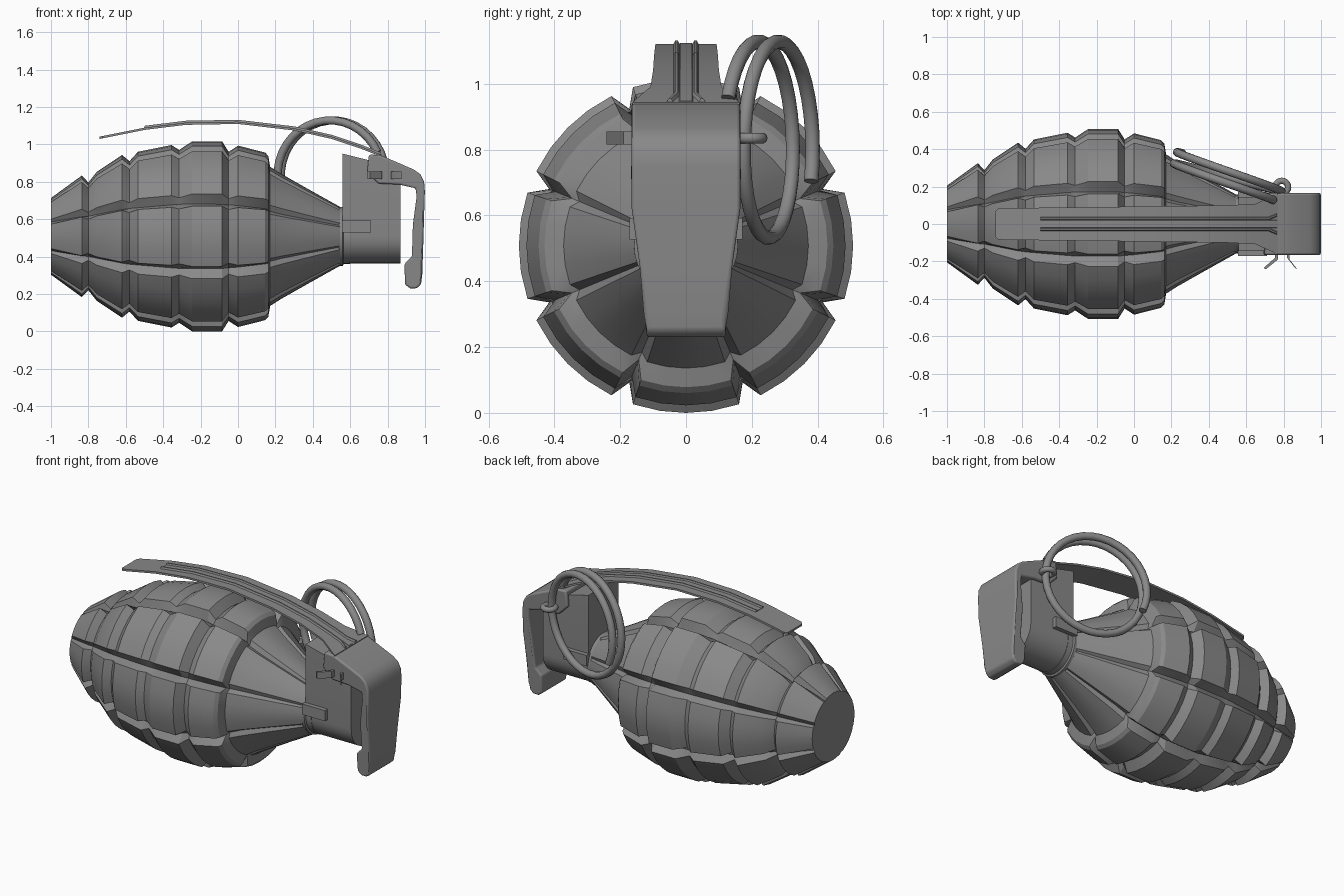
import bpy, bmesh, math
from mathutils import Vector

if "Cube" in bpy.data.objects:
    bpy.data.objects.remove(bpy.data.objects["Cube"])

metal = bpy.data.materials.new("dull_grey_metal")
metal.use_nodes = True
GREY = (0.25, 0.25, 0.25, 1)
metal.diffuse_color = GREY
metal.node_tree.nodes["Principled BSDF"].inputs["Base Color"].default_value = GREY
AXIS = 0.508  # height of the body axis


def finish(name, bm, angle=35, bevel=0):
    bmesh.ops.recalc_face_normals(bm, faces=bm.faces)
    mesh = bpy.data.meshes.new(name)
    bm.to_mesh(mesh)
    bm.free()
    obj = bpy.data.objects.new(name, mesh)
    bpy.context.collection.objects.link(obj)
    mesh.materials.append(metal)
    if bevel:
        mod = obj.modifiers.new("soft_edges", "BEVEL")
        mod.width, mod.segments = bevel, 3
        mod.limit_method, mod.angle_limit = "ANGLE", math.radians(40)
    bpy.ops.object.select_all(action="DESELECT")
    bpy.context.view_layer.objects.active = obj
    obj.select_set(True)
    bpy.ops.object.shade_smooth_by_angle(angle=math.radians(angle))
    return obj


def loft(name, rings, **options):
    """Skin closed rings of equal length and cap both ends."""
    bm = bmesh.new()
    loops = [[bm.verts.new(p) for p in ring] for ring in rings]
    for a, b in zip(loops, loops[1:]):
        for i in range(len(a)):
            j = (i + 1) % len(a)
            bm.faces.new((a[i], a[j], b[j], b[i]))
    bm.faces.new(loops[0])
    bm.faces.new(loops[-1])
    return finish(name, bm, **options)


def tube(name, points, radius, sides=12, closed=False):
    curve = bpy.data.curves.new(name, "CURVE")
    curve.dimensions = "3D"
    curve.bevel_depth, curve.bevel_resolution = radius, sides // 4
    curve.use_fill_caps = True
    spline = curve.splines.new("POLY")
    spline.points.add(len(points) - 1)
    for p, co in zip(spline.points, points):
        p.co = (*co, 1)
    spline.use_cyclic_u = closed
    curve.materials.append(metal)
    obj = bpy.data.objects.new(name, curve)
    bpy.context.collection.objects.link(obj)
    bpy.ops.object.select_all(action="DESELECT")
    obj.select_set(True)
    bpy.context.view_layer.objects.active = obj
    bpy.ops.object.convert(target="MESH")
    bpy.ops.object.shade_smooth_by_angle(angle=math.radians(50))


# Segmented body: x, lobe radius, groove radius
profile = [(-1, .205, .2), (-.835, .325, .275), (-.8, .288, .28), (-.755, .345, .305),
           (-.62, .435, .375), (-.58, .402, .39), (-.535, .452, .4), (-.355, .488, .44),
           (-.315, .462, .448), (-.245, .508, .45), (-.085, .508, .448), (-.05, .452, .44),
           (.0, .485, .43), (.145, .448, .385), (.162, .43, .375), (.172, .372, .35),
           (.23, .335, .31), (.38, .25, .232), (.545, .158, .15)]
LOBES = 8
rings = []
for x, lobe, groove in profile:
    ring = []
    for k in range(LOBES):
        for deg in (-22.5, -18.5, -9, 0, 9, 18.5):
            t = math.radians(deg + 45 * k)
            r = groove if deg == -22.5 else lobe
            ring.append((x, r * math.sin(t), AXIS + r * math.cos(t)))
    rings.append(ring)
loft("segmented_body", rings, angle=32)


def disc(x, r, sides=32):
    angles = [2 * math.pi * i / sides for i in range(sides)]
    return [(x, r * math.cos(a), AXIS + r * math.sin(a)) for a in angles]


# Neck collar
loft("neck_collar", [disc(.53, .15), disc(.54, .158), disc(.56, .158), disc(.565, .148), disc(.6, .148)])


# Fuze housing: U-shaped section with a sloping top
def housing_section(x, top, r=.145):
    arc = [math.pi * (1 + i / 16) for i in range(17)]
    pts = [(x, r * math.cos(a), AXIS + r * math.sin(a)) for a in arc]
    return pts + [(x, r, top), (x, -r, top)]


loft("fuze_housing", [housing_section(.56, .95), housing_section(.7, .915),
                      housing_section(.87, .85)])


# Lever cap wrapped over the housing, narrowing towards the bottom
def cap_half_width(z):
    return .12 + .045 * min(1, max(0, (z - .3) / .32))


outline = [(.70, .945), (.76, .943), (.86, .9), (.94, .865), (.975, .84), (.995, .80), (.999, .75),
           (.995, .62), (.99, .45), (.985, .3), (.978, .25), (.955, .23), (.92, .23),
           (.893, .25), (.89, .36), (.93, .4), (.935, .57), (.955, .72), (.95, .765),
           (.86, .785), (.75, .79), (.69, .85)]
loft("lever_cap", [[(x, s * cap_half_width(z), z) for x, z in outline] for s in (-1, 1)],
     angle=30, bevel=.01)

# Safety lever strap following a shallow arch: x, z, half width
path = [(-.74, 1.035, .07), (-.725, 1.038, .084), (-.5, 1.083, .087), (-.28, 1.11, .09),
        (0, 1.115, .093), (.3, 1.08, .097), (.5, 1.035, .1), (.65, .985, .108),
        (.72, .958, .14), (.77, .937, .162)]
loft("safety_lever", [[(x, -w, z - .006), (x, w, z - .006), (x, w, z + .006), (x, -w, z + .006)]
                      for x, z, w in path], angle=30)


# Stamped rib on the lever with a forked end
def rib(name, centre, half, lift, fork):
    sections = []
    for x, z, _ in [(-.5, 1.083, 0)] + path[3:-1] + [(.765, .939, 0)]:
        c = centre + (fork if x > .75 else 0)
        sections.append([(x, c - half - .008, z), (x, c + half + .008, z),
                         (x, c + half, z + lift), (x, c - half, z + lift)])
    loft(name, sections, angle=30)


rib("lever_rib", 0, .018, .009, 0)
for side, label in ((-1, "right"), (1, "left")):
    rib("lever_rib_edge_" + label, side * .029, .004, .016, side * .02)

# Side lugs on the housing
for side, label in ((-1, "right"), (1, "left")):
    bm = bmesh.new()
    bmesh.ops.create_cube(bm, size=1)
    bmesh.ops.scale(bm, vec=(.155, .04, .065), verts=bm.verts)
    bmesh.ops.translate(bm, vec=(.633, side * .152, .56), verts=bm.verts)
    finish("side_lug_" + label, bm)

# Double-coil pull ring
centre, along = Vector((.5, .25, .83)), Vector((.954, -.3, 0))
coil = []
for deg in range(25, 566, 10):
    t = math.radians(deg)
    offset = Vector((.018, .06, 0)) * (deg - 270) / 360
    coil.append(centre + offset + .298 * (along * math.cos(t) + Vector((0, 0, math.sin(t)))))
tube("pull_ring", coil, .022)

# Split pin: eye around the ring, shank and two splayed legs
eye = [(.79 + .034 * math.cos(a), .197 + .034 * math.sin(a), .835)
       for a in [math.pi * i / 10 for i in range(20)]]
tube("pin_eye", eye, .017, closed=True)
tube("pin_shank", [(.79, .17, .835), (.79, -.15, .835)], .02)
for label, mid, tip in (("rear", .762, .70), ("front", .825, .868)):
    loft("pin_leg_" + label, [[(x - .007, y, .835 + h) for x, y in
                               ((mid, -.13), (mid, -.18), (tip, -.235), (tip + .012, -.242),
                                (mid + .014, -.19), (mid + .014, -.13))] for h in (-.02, .02)])
